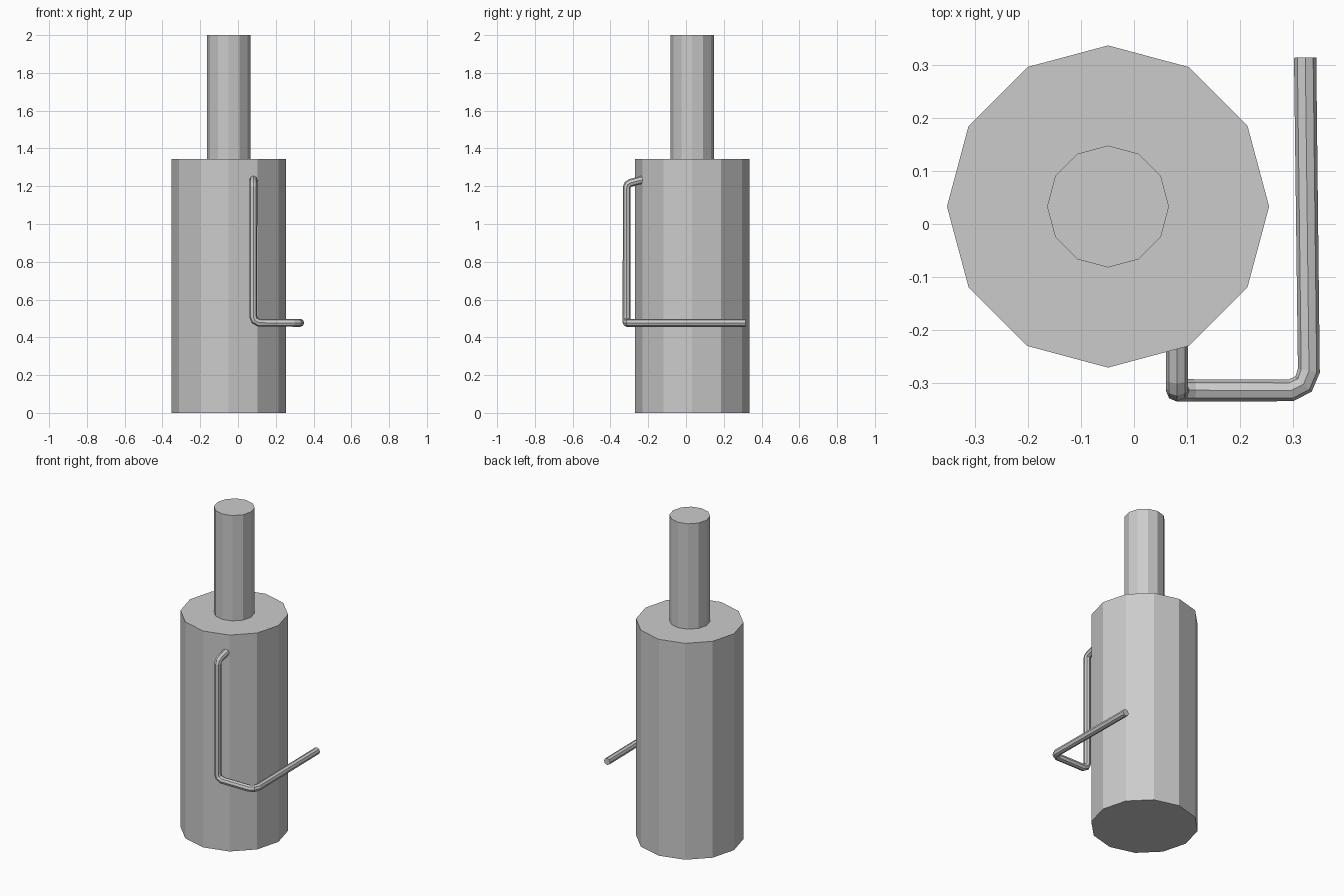
import bpy

if "Cube" in bpy.data.objects:
    bpy.data.objects.remove(bpy.data.objects["Cube"])

CX, CY = -0.049, 0.033


def cylinder(name, radius, z0, z1):
    # 12-sided flat-faced cylinder with a corner on +x
    bpy.ops.mesh.primitive_cylinder_add(vertices=12, radius=radius, depth=z1 - z0,
                                        location=(CX, CY, (z0 + z1) / 2))
    bpy.context.object.name = name


def rod(name, points, radius):
    # Eight-sided bent rod with capped ends
    curve = bpy.data.curves.new(name, 'CURVE')
    curve.dimensions = '3D'
    curve.bevel_depth = radius
    curve.bevel_resolution = 2
    curve.use_fill_caps = True
    spline = curve.splines.new('POLY')
    spline.points.add(len(points) - 1)
    for p, co in zip(spline.points, points):
        p.co = (*co, 1)
    spline.use_smooth = False
    obj = bpy.data.objects.new(name, curve)
    bpy.context.collection.objects.link(obj)
    bpy.ops.object.select_all(action='DESELECT')
    obj.select_set(True)
    bpy.context.view_layer.objects.active = obj
    bpy.ops.object.convert(target='MESH')
    bpy.ops.object.shade_flat()


# Body and neck
cylinder("body", 0.304, 0, 1.345)
cylinder("neck", 0.115, 1.345, 2.0)

# Bent side handle: out of the body, down, sideways, then back
rod("handle_rod", [
    (0.081, -0.225, 1.236),
    (0.081, -0.293, 1.218),
    (0.081, -0.308, 1.209),
    (0.081, -0.314, 1.193),
    (0.081, -0.314, 0.510),
    (0.088, -0.314, 0.490),
    (0.112, -0.314, 0.477),
    (0.296, -0.314, 0.477),
    (0.320, -0.302, 0.477),
    (0.330, -0.277, 0.477),
    (0.323, 0.314, 0.477),
], 0.021)
